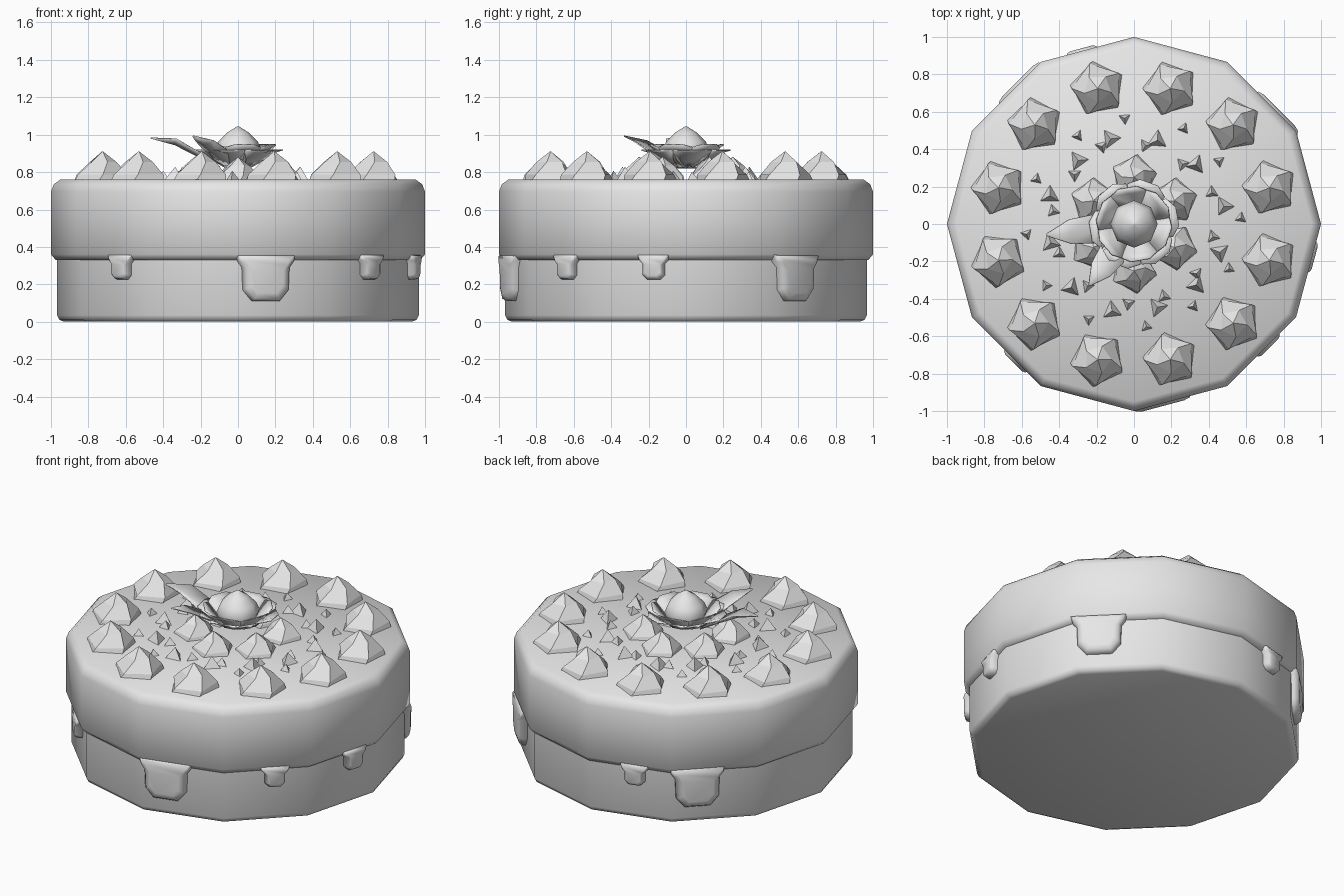
import bpy, bmesh, random
from math import sin, cos, pi, radians
from mathutils import Matrix, Vector

random.seed(4)
if "Cube" in bpy.data.objects:
    bpy.data.objects.remove(bpy.data.objects["Cube"])

grey = bpy.data.materials.new("plain grey")
grey.use_nodes = True
grey.diffuse_color = (0.8, 0.8, 0.8, 1)
grey.node_tree.nodes["Principled BSDF"].inputs["Base Color"].default_value = (0.8, 0.8, 0.8, 1)


def finish(bm, name, smooth=None, closed=True):
    """Turn a bmesh into a named object, smooth below the given angle."""
    if closed:
        bmesh.ops.recalc_face_normals(bm, faces=bm.faces)
    mesh = bpy.data.meshes.new(name)
    bm.to_mesh(mesh)
    bm.free()
    mesh.materials.append(grey)
    obj = bpy.data.objects.new(name, mesh)
    bpy.context.collection.objects.link(obj)
    if smooth:
        bpy.ops.object.select_all(action="DESELECT")
        obj.select_set(True)
        bpy.context.view_layer.objects.active = obj
        bpy.ops.object.shade_smooth_by_angle(angle=radians(smooth))
    return obj


def polar(r, deg, z=0.0):
    a = radians(deg)
    return Vector((r * cos(a), r * sin(a), z))


def loft(bm, rings, cap=True):
    """Bridge vertex rings of equal length."""
    loops = [[bm.verts.new(p) for p in ring] for ring in rings]
    n = len(loops[0])
    for low, high in zip(loops, loops[1:]):
        for i in range(n):
            j = (i + 1) % n
            bm.faces.new((low[i], low[j], high[j], high[i]))
    if cap:
        bm.faces.new(loops[0][::-1])
        bm.faces.new(loops[-1])


def lathe(name, profile, sides, smooth):
    bm = bmesh.new()
    loft(bm, [[polar(r, 360 * i / sides, z) for i in range(sides)] for r, z in profile])
    return finish(bm, name, smooth)


# Cake body and icing
lathe("cake_base", [(0.93, 0), (0.955, 0.01), (0.967, 0.035), (0.967, 0.5)], 12, 50)
lathe("icing", [(0.94, 0.33), (0.975, 0.33), (1, 0.36), (1, 0.695),
                (0.985, 0.735), (0.95, 0.76)], 12, 60)


# Icing drips: a half outline mirrored, then domed outward from the flat side
def drip(name, face_deg, shift, half):
    outline = half + [(-u, z) for u, z in reversed(half)]
    mid_z = sum(z for u, z in half) / len(half)
    out, along = polar(1, face_deg), polar(1, face_deg + 90)
    bm = bmesh.new()
    rings = []
    for depth, k in ((0.92, 1), (0.95, 1), (0.972, 0.9), (0.98, 0.7)):
        rings.append([out * depth + along * (shift + u * k)
                      + Vector((0, 0, mid_z + (z - mid_z) * k)) for u, z in outline])
    loft(bm, rings)
    finish(bm, name, 60)


big = [(0.165, 0.36), (0.155, 0.325), (0.13, 0.29), (0.125, 0.17), (0.075, 0.11)]
small = [(0.09, 0.36), (0.08, 0.33), (0.06, 0.31), (0.06, 0.25), (0.035, 0.225)]
for i, (deg, shift) in enumerate(((-75, -0.1), (45, -0.12), (135, -0.1))):
    drip(f"large_drip_{i + 1}", deg, shift, big)
for i, (deg, shift) in enumerate(((-15, 0.075), (-45, 0.05), (-135, 0.07), (105, 0.03))):
    drip(f"small_drip_{i + 1}", deg, shift, small)


# Twisted five-sided cream dollops
def dollop(name, centre, radius, height, turn):
    bm = bmesh.new()
    rings = []
    for k, h, twist in ((1, 0, 0), (0.93, 0.2, 8), (0.5, 0.64, 28), (0.02, 1, 45)):
        rings.append([centre + polar(radius * k, turn + twist + 72 * i, height * h)
                      for i in range(5)])
    loft(bm, rings)
    finish(bm, name)


for i in range(12):
    dollop(f"rim_dollop_{i + 1}", polar(0.75, 15 + 30 * i, 0.755), 0.15, 0.155,
           34 + random.uniform(-10, 15))
for i in range(6):
    dollop(f"inner_dollop_{i + 1}", polar(0.25, 30 + 60 * i, 0.755), 0.125, 0.125,
           random.uniform(0, 72))

# Scattered three-sided chips
bm = bmesh.new()
for radius, start, size in ((0.56, 5, 0.04), (0.47, 13, 0.064), (0.43, -7, 0.045)):
    for i in range(12):
        spot = polar(radius + random.uniform(-0.02, 0.02),
                     start + 30 * i + random.uniform(-3, 3), 0.755 + size * 0.55)
        bmesh.ops.create_cone(
            bm, cap_ends=True, segments=3, radius1=size, radius2=0, depth=size * 1.2,
            matrix=Matrix.Translation(spot) @ Matrix.Rotation(random.uniform(0, 2 * pi), 4, "Z"))
finish(bm, "chips")


# Thin curved blades shared by petals and leaves
def blade(bm, deg, stations, origin=Vector()):
    """Stations are (distance, height, half width, edge lift)."""
    along, side = polar(1, deg), polar(1, deg + 90)
    rows = []
    for d, z, w, lift in stations:
        rows.append([bm.verts.new(origin + along * d + side * (w * s)
                                  + Vector((0, 0, z + lift * abs(s)))) for s in (-1, 0, 1)])
    for a, b in zip(rows, rows[1:]):
        for j in (0, 1):
            bm.faces.new((a[j], b[j], b[j + 1], a[j + 1]))


def thicken(obj):
    mod = obj.modifiers.new("thickness", "SOLIDIFY")
    mod.thickness = 0.006


bm = bmesh.new()
for i in range(6):
    blade(bm, 60 * i + 10, [(0.05, 0.83, 0.05, 0), (0.12, 0.86, 0.09, 0.01),
                            (0.19, 0.905, 0.105, 0.015), (0.235, 0.92, 0.05, 0.0)])
thicken(finish(bm, "outer_petals", 40, closed=False))

bm = bmesh.new()
for i in range(6):
    blade(bm, 60 * i + 40, [(0.05, 0.83, 0.04, 0), (0.115, 0.86, 0.07, 0.01),
                            (0.165, 0.925, 0.095, 0.01), (0.195, 0.95, 0.05, 0.0)])
thicken(finish(bm, "inner_petals", 40, closed=False))

bm = bmesh.new()
blade(bm, 187, [(0.1, 0.83, 0.02, 0), (0.22, 0.89, 0.075, 0.02),
                (0.34, 0.95, 0.065, 0.03), (0.47, 0.985, 0.004, 0)])
blade(bm, 234, [(0.1, 0.84, 0.02, 0), (0.2, 0.9, 0.075, 0.02),
                (0.3, 0.95, 0.06, 0.02), (0.405, 0.995, 0.004, 0)])
thicken(finish(bm, "leaves", 40, closed=False))

# Flower centre, slightly pointed on top
lathe("flower_centre", [(0.06, 0.82), (0.11, 0.86), (0.127, 0.915), (0.105, 0.965),
                        (0.06, 1.01), (0.004, 1.045)], 8, 60)
